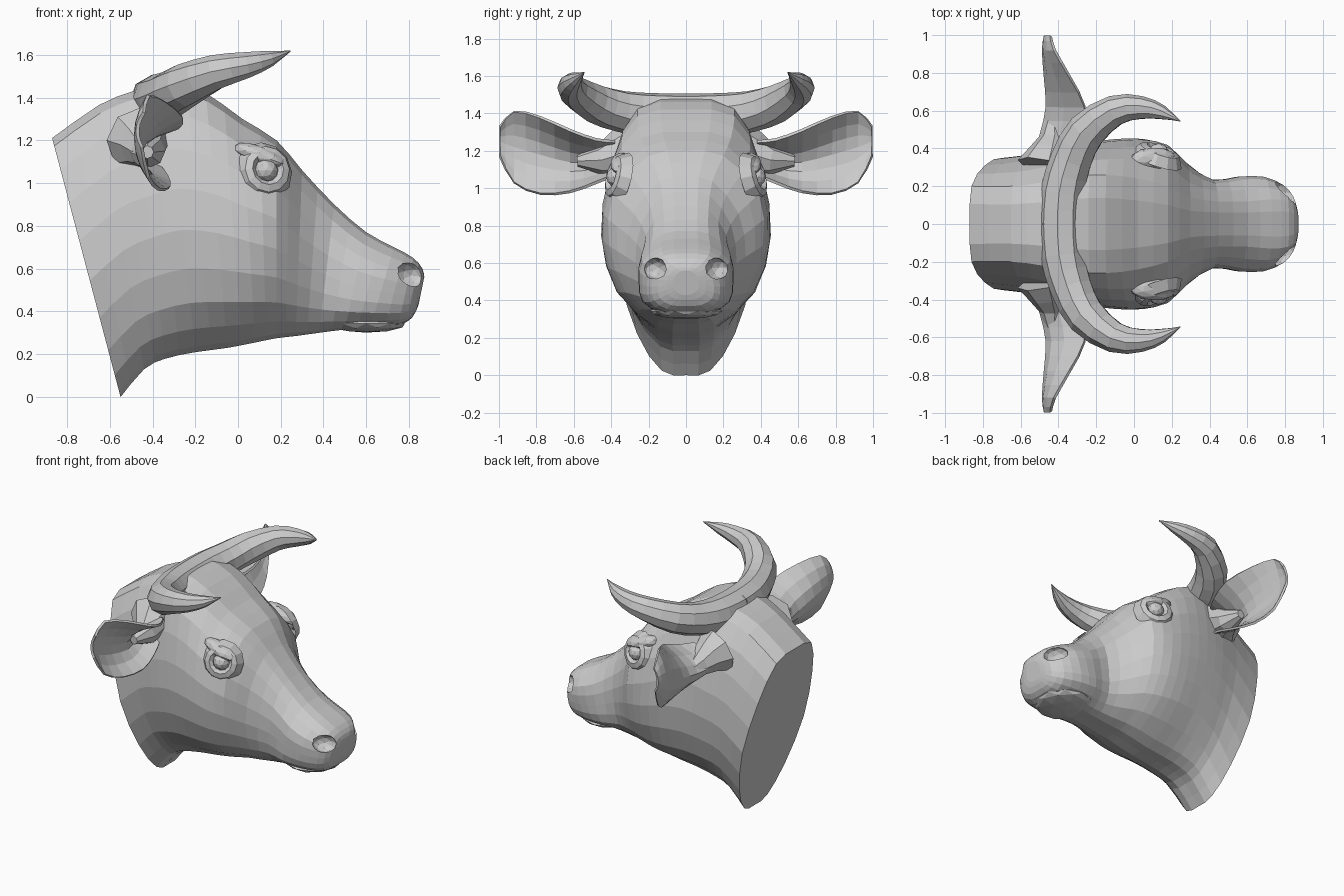
import bpy, bmesh
from mathutils import Vector, Matrix

if "Cube" in bpy.data.objects:
    bpy.data.objects.remove(bpy.data.objects["Cube"])


def smooth(pts, n, closed=False):
    """Catmull-Rom resampling of tuples of any length."""
    pts = [Vector(p) for p in pts]
    m, out = len(pts), []
    for i in range(m if closed else m - 1):
        if closed:
            a, b, c, d = (pts[(i + k) % m] for k in (-1, 0, 1, 2))
        else:
            b, c = pts[i], pts[i + 1]
            a, d = pts[max(i - 1, 0)], pts[min(i + 2, m - 1)]
        for k in range(n):
            t = k / n
            out.append(0.5 * (2 * b + (c - a) * t + (2 * a - 5 * b + 4 * c - d) * t * t
                              + (3 * b - a - 3 * c + d) * t ** 3))
    return out if closed else out + [pts[-1]]


def finish(name, bm, mirror=False):
    bmesh.ops.recalc_face_normals(bm, faces=bm.faces[:])
    me = bpy.data.meshes.new(name)
    bm.to_mesh(me)
    bm.free()
    ob = bpy.data.objects.new(name, me)
    bpy.context.collection.objects.link(ob)
    if mirror:
        mod = ob.modifiers.new("mirror", 'MIRROR')
        mod.use_axis = (False, True, False)
        mod.use_mirror_merge = False
    return ob


def loft(rings, closed=True, caps=True):
    bm = bmesh.new()
    vs = [[bm.verts.new(p) for p in r] for r in rings]
    n = len(vs[0])
    for a, b in zip(vs, vs[1:]):
        for i in range(n if closed else n - 1):
            j = (i + 1) % n
            bm.faces.new((a[i], a[j], b[j], b[i]))
    if caps:
        bm.faces.new(vs[0])
        bm.faces.new(vs[-1][::-1])
    return bm


def blob(name, loc, size, mirror=False, direction=(0, 0, 1), sub=2):
    bm = bmesh.new()
    rot = Vector(direction).to_track_quat('Z', 'Y').to_matrix().to_4x4()
    bmesh.ops.create_icosphere(bm, subdivisions=sub, radius=1,
                               matrix=Matrix.Translation(loc) @ rot @ Matrix.Diagonal((*size, 1)))
    return finish(name, bm, mirror)


def tube(path, sides=9):
    """Tapered round rings along points (x, y, z, radius)."""
    rings = []
    for i, p in enumerate(path):
        a, b = path[max(i - 1, 0)], path[min(i + 1, len(path) - 1)]
        q = (Vector(b[:3]) - Vector(a[:3])).to_track_quat('Z', 'Y').to_matrix()
        rings.append([Vector(p[:3]) + q @ (Matrix.Rotation(6.28319 * k / sides, 3, 'Z')
                      @ Vector((max(p[3], 0.003), 0, 0))) for k in range(sides)])
    return rings


# Head and neck: top x,z / bottom x,z / half widths from top to bottom
sections = [
    (-.87, 1.21, -.55, .00, .20, .31, .35, .26, .13),
    (-.65, 1.365, -.44, .13, .20, .33, .37, .29, .14),
    (-.49, 1.43, -.34, .18, .22, .36, .40, .32, .15),
    (-.33, 1.48, -.20, .21, .25, .38, .43, .35, .15),
    (-.15, 1.42, -.05, .23, .26, .40, .45, .37, .15),
    (.02, 1.30, .08, .255, .24, .41, .45, .36, .15),
    (.18, 1.20, .18, .275, .20, .39, .41, .32, .14),
    (.30, 1.06, .27, .285, .14, .28, .32, .26, .13),
    (.45, .90, .38, .30, .12, .215, .235, .21, .12),
    (.60, .77, .50, .315, .12, .235, .25, .23, .12),
    (.73, .70, .62, .325, .13, .235, .25, .23, .13),
    (.82, .65, .75, .335, .12, .19, .21, .195, .12),
    (.863, .60, .815, .37, .08, .13, .15, .14, .08),
    (.872, .56, .845, .43, .03, .06, .07, .06, .03),
]
levels = (.03, .25, .55, .82, .98)
rings = []
for s in smooth(sections, 2):
    top, bottom = Vector((s[0], 0, s[1])), Vector((s[2], 0, s[3]))
    half = list(zip(s[4:], levels))
    ctrl = [(0, 0)] + half + [(0, 1)] + [(-w, t) for w, t in reversed(half)]
    rings.append([top.lerp(bottom, p[1]) + Vector((0, p[0], 0))
                  for p in smooth(ctrl, 2, True)])
head = finish("head", loft(rings))

# Nostrils carved into the muzzle
for side in (-1, 1):
    cutter = blob("nostril_cutter", (.805, side * .165, .57), (.06, .06, .085),
                  direction=(1, -.6 * side, -.1))
    cutter.hide_render = True
    mod = head.modifiers.new("nostril", 'BOOLEAN')
    mod.operation, mod.solver, mod.object = 'DIFFERENCE', 'EXACT', cutter
    bpy.context.view_layer.objects.active = head
    bpy.ops.object.modifier_apply(modifier=mod.name)
    bpy.data.objects.remove(cutter)

# Lower lip
blob("lower_lip", (.60, 0, .343), (.19, .195, .043))

# Horns, joined across the poll
horn = [(-.385, 0, 1.385, .122), (-.375, .17, 1.39, .12), (-.33, .34, 1.41, .112),
        (-.25, .49, 1.455, .105), (-.10, .60, 1.52, .083), (.04, .615, 1.553, .062),
        (.15, .59, 1.583, .038), (.245, .545, 1.618, .0)]
finish("horns", loft(tube(smooth(horn, 2)), caps=False), True)

# Ears: cupped leaves, each row is y, then upper edge, back and lower edge as x,z
ear_rows = [
    (.38, -.33, 1.25, -.52, 1.18, -.36, 1.07),
    (.48, -.28, 1.26, -.49, 1.14, -.33, 1.03),
    (.62, -.26, 1.31, -.46, 1.14, -.32, .98),
    (.78, -.34, 1.38, -.47, 1.18, -.37, .97),
    (.92, -.42, 1.41, -.48, 1.22, -.42, 1.03),
    (.995, -.44, 1.33, -.47, 1.25, -.45, 1.17),
]
rows = []
for y, xu, zu, xb, zb, xl, zl in smooth(ear_rows, 2):
    u, b, l = Vector((xu, y, zu)), Vector((xb, y, zb)), Vector((xl, y, zl))
    c = 2 * b - (u + l) / 2
    rows.append([u * (1 - t) ** 2 + c * 2 * t * (1 - t) + l * t * t
                 for t in (k / 6 for k in range(7))])
ears = finish("ears", loft(rows, False, False), True)
shell = ears.modifiers.new("thickness", 'SOLIDIFY')
shell.thickness, shell.offset = .016, 0
# Ear roots: cones flaring into the head
root = [(-.46, .30, 1.20, .16), (-.44, .38, 1.18, .115), (-.42, .46, 1.15, .08),
        (-.425, .58, 1.145, .03)]
finish("ear_roots", loft(tube(root, 8)), True)

# Eyes, lids and brows
out = Vector((.35, 1, .25)).normalized()
eye = Vector((.13, .37, 1.06))
blob("eyeballs", eye, (.058, .058, .055), True)
q = out.to_track_quat('Z', 'Y').to_matrix()
lid = [[eye + q @ (Matrix.Rotation(6.28319 * i / 12, 3, 'Z')
        @ Vector((.082 + r, 0, h))) for i in range(12)]
       for r, h in ((.06, -.035), (.028, .022), (-.005, .034), (-.026, .016), (-.03, -.03))]
finish("eyelids", loft(lid, True, False), True)
blob("brows", (.10, .345, 1.13), (.06, .045, .13), True, (1, .05, -.35))
